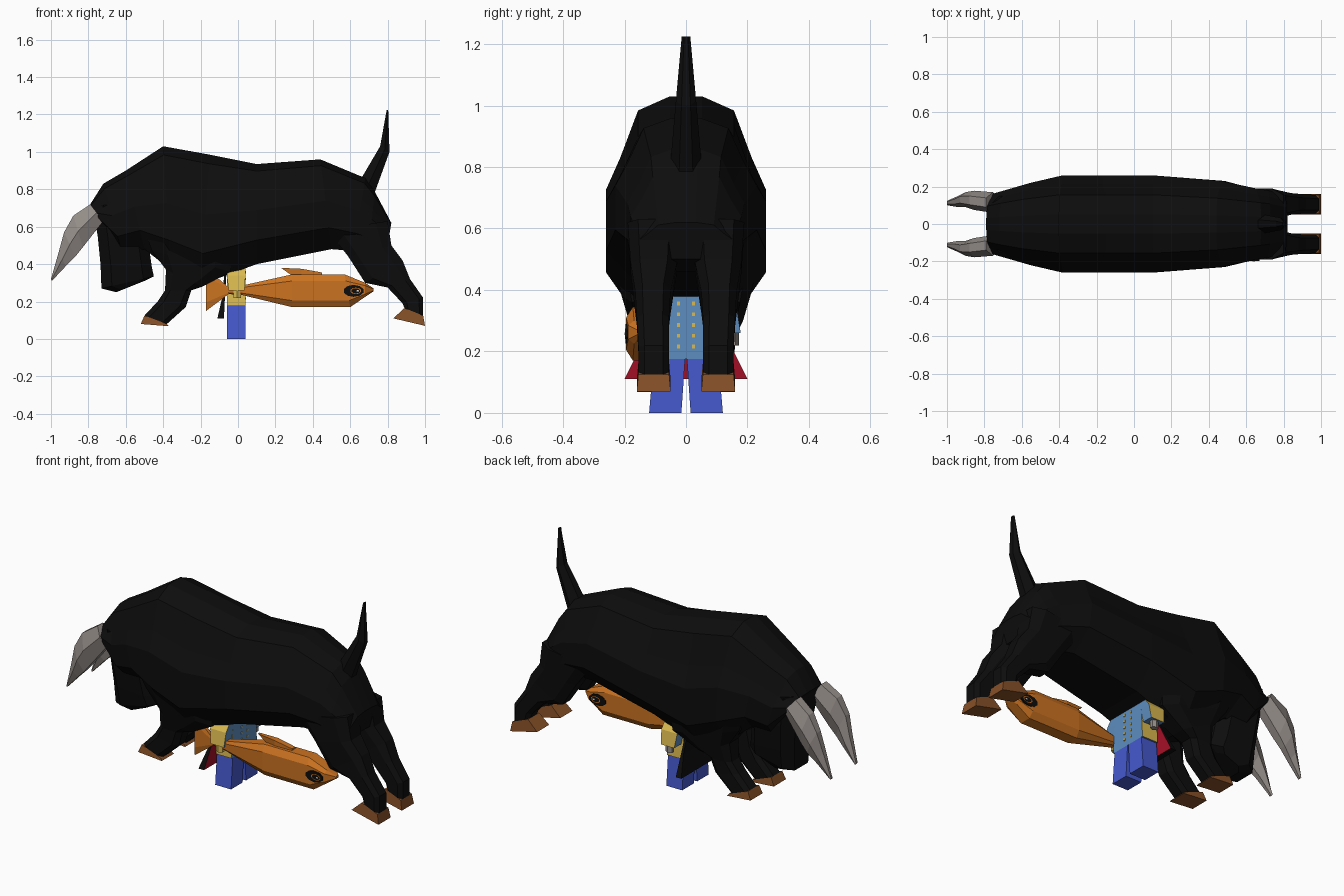
import bpy, bmesh, math
from mathutils import Vector, Matrix

default_cube = bpy.data.objects.get("Cube")
if default_cube:
    bpy.data.objects.remove(default_cube, do_unlink=True)


def material(name, red, green, blue):
    mat = bpy.data.materials.new(name)
    mat.use_nodes = True
    mat.diffuse_color = (red, green, blue, 1)
    mat.node_tree.nodes["Principled BSDF"].inputs["Base Color"].default_value = (red, green, blue, 1)
    return mat


black = material("hide black", .004, .004, .004)
brown = material("hoof brown", .24, .08, .02)
horn_grey = material("horn grey", .3, .27, .25)
orange = material("fish orange", .6, .17, .015)
yellow = material("coat yellow", .7, .49, .08)
light_blue = material("coat light blue", .11, .27, .52)
blue = material("trouser blue", .06, .1, .62)
red = material("lining red", .38, .005, .02)
white = material("eye white", .8, .8, .8)

# Half cross-sections: (position from first to second edge, width factor)
BOX = [(0, 1), (1, 1)]
OCTAGON = [(0, .6), (.2, 1), (.8, 1), (1, .6)]
HEXAGON = [(0, .45), (.5, 1), (1, .45)]
TORSO = [(0, .2), (.07, .6), (.3, .82), (.46, 1), (.76, 1), (1, .55)]


def finish(name, bm, mats, rule=None):
    bmesh.ops.recalc_face_normals(bm, faces=bm.faces)
    if rule:
        for face in bm.faces:
            face.normal_update()
            face.material_index = rule(face)
    mesh = bpy.data.meshes.new(name)
    bm.to_mesh(mesh)
    bm.free()
    for mat in mats:
        mesh.materials.append(mat)
    obj = bpy.data.objects.new(name, mesh)
    bpy.context.collection.objects.link(obj)
    return obj


def loft(name, sections, shape, mats, side=1, rule=None):
    """Skin sections given as (first x, z, second x, z, y from, y to)."""
    bm = bmesh.new()
    rings = []
    for xa, za, xb, zb, y_from, y_to in sections:
        middle, half = (y_from + y_to) / 2, (y_to - y_from) / 2
        outline = shape + [(t, -w) for t, w in reversed(shape)]
        rings.append([bm.verts.new((xa + (xb - xa) * t, side * (middle + half * w),
                                    za + (zb - za) * t)) for t, w in outline])
    for one, two in zip(rings, rings[1:]):
        for i in range(len(one)):
            j = (i + 1) % len(one)
            bm.faces.new((one[i], one[j], two[j], two[i]))
    bm.faces.new(rings[0])
    bm.faces.new(rings[-1])
    return finish(name, bm, mats, rule)


def centred(sections, y=0):
    return [(*points, y - half, y + half) for *points, half in sections]


def disc(name, centre, radius_x, radius_z, depth, mat):
    bm = bmesh.new()
    bmesh.ops.create_cone(bm, cap_ends=True, segments=10, radius1=1, radius2=1, depth=depth)
    bm.transform(Matrix.Translation(centre) @ Matrix.Diagonal((radius_x, 1, radius_z, 1))
                 @ Matrix.Rotation(math.pi / 2, 4, 'X'))
    return finish(name, bm, [mat])


# Bull trunk, head and tail
loft("bull_body", centred([
    (-.79, .72, -.73, .62, .16),
    (-.72, .83, -.62, .46, .185),
    (-.6, .9, -.5, .48, .22),
    (-.4, 1.03, -.36, .37, .26),
    (-.15, .985, -.2, .29, .26),
    (.1, .935, .1, .4, .26),
    (.44, .96, .5, .48, .23),
    (.68, .86, .62, .47, .19),
    (.73, .79, .7, .46, .18),
    (.82, .62, .8, .5, .15)]), TORSO, [black])

loft("bull_head", centred([
    (-.78, .72, -.48, .7, .15),
    (-.75, .55, -.48, .52, .14),
    (-.735, .4, -.46, .38, .12),
    (-.73, .27, -.45, .335, .1),
    (-.65, .25, -.5, .31, .08)]), OCTAGON, [black])

loft("bull_tail", centred([
    (.66, .86, .73, .78, .05),
    (.76, 1.03, .81, 1, .033),
    (.795, 1.225, .803, 1.225, .014)]), HEXAGON, [black])

# Legs, hooves and horns on both sides
for label, side in (("left", 1), ("right", -1)):
    loft("hind_leg_" + label, [
        (.48, .58, .8, .63, .02, .19),
        (.59, .44, .82, .5, .03, .18),
        (.68, .3, .88, .42, .05, .165),
        (.8, .275, .92, .32, .055, .16),
        (.88, .19, .99, .22, .055, .155),
        (.89, .165, .99, .125, .055, .155)], OCTAGON, [black], side)
    loft("hind_hoof_" + label, [
        (.89, .165, .99, .125, .055, .155),
        (.83, .11, 1, .07, .05, .16)], BOX, [brown], side)
    loft("front_leg_" + label, [
        (-.5, .58, -.02, .52, .03, .245),
        (-.46, .47, -.04, .36, .04, .21),
        (-.385, .37, -.19, .28, .05, .185),
        (-.39, .26, -.25, .26, .055, .165),
        (-.43, .2, -.28, .17, .055, .155),
        (-.5, .125, -.38, .08, .055, .155)], OCTAGON, [black], side)
    loft("front_hoof_" + label, [
        (-.5, .125, -.38, .08, .055, .155),
        (-.52, .08, -.37, .068, .05, .16)], BOX, [brown], side)
    loft("horn_" + label, [
        (-.79, .72, -.72, .63, .06, .17),
        (-.88, .66, -.83, .49, .075, .178),
        (-.93, .57, -.87, .44, .09, .17),
        (-.96, .46, -.92, .39, .09, .15),
        (-1, .32, -.995, .31, .1, .125)], HEXAGON, [horn_grey], side)

# Fish with tail fin, back fin and eyes
FISH_Y = -.14
loft("fish_body", centred([
    (-.17, .38, -.17, .15, .012),
    (-.05, .275, -.05, .24, .018),
    (.02, .285, .02, .235, .025),
    (.29, .345, .29, .17, .055),
    (.57, .345, .6, .17, .055),
    (.68, .3, .68, .225, .048),
    (.725, .27, .725, .255, .012)], FISH_Y), OCTAGON, [orange])
loft("fish_back_fin", centred([
    (.23, .38, .3, .33, .008),
    (.34, .375, .34, .33, .018),
    (.45, .355, .45, .33, .015)], FISH_Y), BOX, [orange])
for name, shift, size, depth, mat in (("eye_patch", 0, .055, .114, black),
                                      ("eye_ring", .012, .03, .116, orange),
                                      ("eye_pupil", .012, .024, .118, black),
                                      ("eye_glint", .022, .007, .12, white)):
    disc("fish_" + name, (.618 + shift, FISH_Y, .257), size, size * .58, depth, mat)


# Small figure: blue in front and behind, yellow at the sides
def coat_rule(face):
    return 1 if abs(face.normal.y) > .5 else 0


loft("figure_torso", centred([
    (-.06, .4, .04, .4, .1),
    (-.06, .175, .04, .175, .115)]), BOX, [light_blue, yellow], 1, coat_rule)

for label, side in (("left", 1), ("right", -1)):
    loft("figure_arm_" + label, [
        (-.06, .4, .04, .4, .08, .12),
        (-.06, .34, .04, .34, .1, .165),
        (-.05, .26, .035, .26, .115, .178)], BOX, [light_blue, yellow], side, coat_rule)
    loft("figure_hand_" + label, [
        (-.025, .27, .015, .27, .135, .172),
        (-.025, .22, .015, .22, .135, .172)], HEXAGON,
        [horn_grey if side > 0 else yellow], side)
    loft("figure_leg_" + label, [
        (-.06, .175, .04, .175, .003, .105),
        (-.06, 0, .04, 0, .015, .12)], BOX, [blue], side)

# Coat buttons in two columns
for y in (-.025, .025):
    for row in range(5):
        z = .21 + row * .035
        loft("coat_button", [(.038, z, .044, z, y - .005, y + .005),
                             (.038, z + .012, .044, z + .012, y - .005, y + .005)], BOX, [yellow])

# Flared cape, black outside and red inside
loft("figure_cape", centred([
    (-.07, .38, -.06, .38, .065),
    (-.085, .22, -.07, .22, .145),
    (-.11, .11, -.075, .11, .2)]), BOX, [black, red], 1,
    lambda face: 1 if face.normal.x > .5 else 0)
